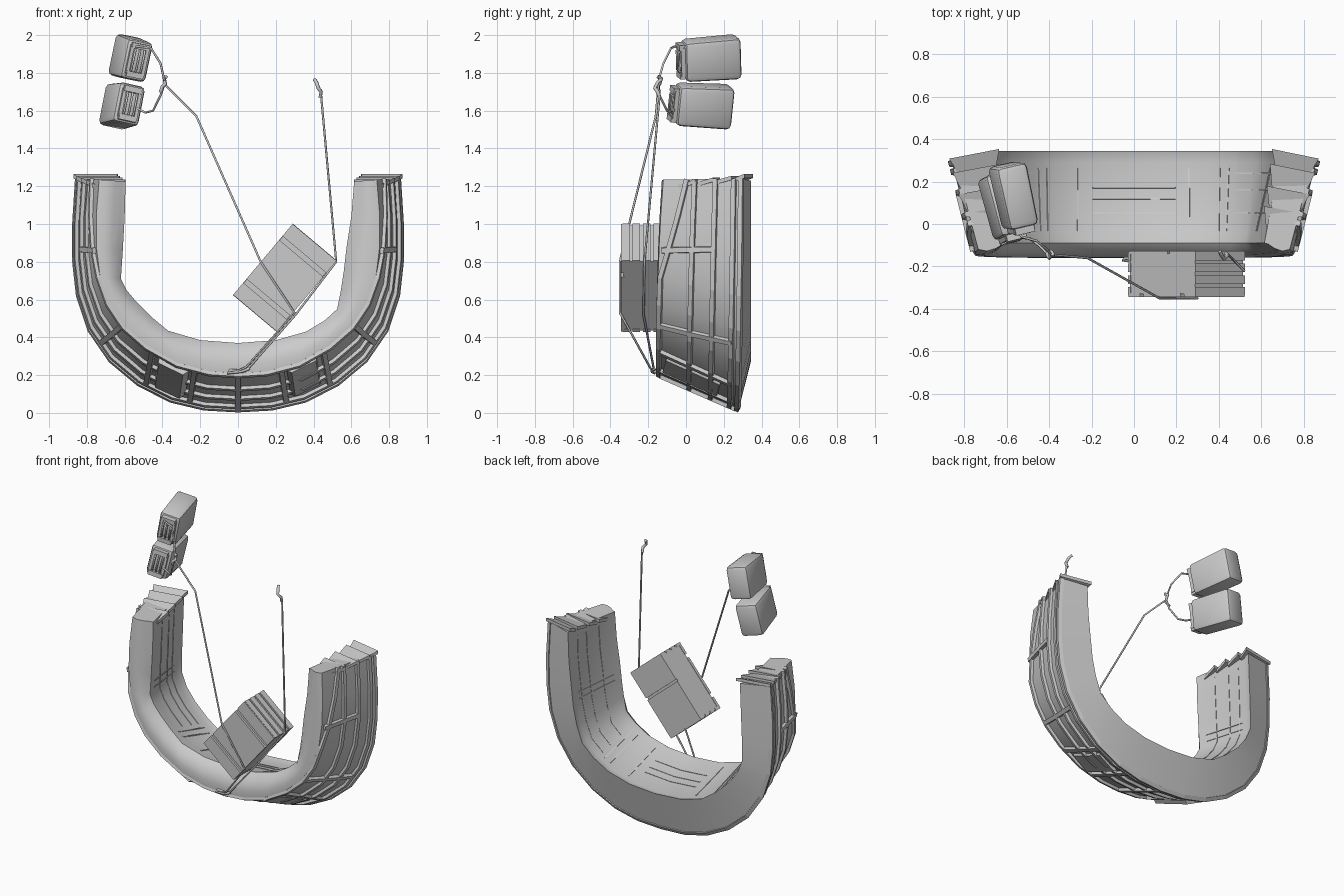
import bpy, bmesh, math
from mathutils import Vector, Matrix

if "Cube" in bpy.data.objects:
    bpy.data.objects.remove(bpy.data.objects["Cube"])

# Station profiles (x, z) from the bottom middle up one arm
OUTER = [(0, .02), (.18, .03), (.35, .07), (.52, .155), (.67, .28), (.78, .44), (.84, .62), (.86, .8), (.86, 1.0), (.845, 1.24)]
FRONT = [(0, .21), (.15, .22), (.32, .265), (.48, .355), (.6, .46), (.68, .58), (.73, .72), (.75, .88), (.75, 1.05), (.735, 1.235)]
INNER_R = [(0, .37), (.2, .385), (.36, .43), (.46, .49), (.525, .55), (.545, .65), (.56, .75), (.575, .88), (.6, 1.04), (.615, 1.225)]
INNER_L = [(0, .37), (.2, .385), (.37, .435), (.46, .51), (.54, .59), (.59, .65), (.62, .71), (.61, .86), (.6, 1.04), (.595, 1.225)]
N = len(OUTER) - 1


def mesh_object(name, bm, smooth=None):
    bmesh.ops.recalc_face_normals(bm, faces=bm.faces)
    me = bpy.data.meshes.new(name)
    bm.to_mesh(me)
    bm.free()
    ob = bpy.data.objects.new(name, me)
    bpy.context.collection.objects.link(ob)
    if smooth:
        bpy.ops.object.select_all(action='DESELECT')
        bpy.context.view_layer.objects.active = ob
        ob.select_set(True)
        bpy.ops.object.shade_smooth_by_angle(angle=math.radians(smooth))
    return ob


def loft(bm, rings):
    vs = [[bm.verts.new(p) for p in r] for r in rings]
    n = len(rings[0])
    for a, b in zip(vs, vs[1:]):
        for i in range(n):
            bm.faces.new((a[i], a[(i + 1) % n], b[(i + 1) % n], b[i]))
    bm.faces.new(vs[0])
    bm.faces.new(vs[-1])


def pick(prof, u):
    a = abs(u)
    i = min(int(a), N - 1)
    p = Vector(prof[i]).lerp(Vector(prof[i + 1]), a - i)
    return (-p.x if u < 0 else p.x), p.y


def at(prof, u, y):
    x, z = pick(prof, u)
    return Vector((x, y, z))


def corners(u):
    k = abs(u) / N
    inner = INNER_R if u >= 0 else INNER_L
    o = at(OUTER, u, .28 + .02 * k)
    d = o.lerp(at(inner, u, .345), .74)
    d.y = .345
    return at(FRONT, u, -.155 + .035 * k ** 4), o, d, at(inner, u, -.09)


def outer_surface(u, v):
    f, o, _, _ = corners(u)
    return f.lerp(o, v)


def floor_surface(u, v):
    f, o, d, c = corners(u)
    a = c.lerp(f, .06)
    b = d.lerp(o, .06)
    a.y, b.y = -.05, .29
    return a.lerp(b, v)


# Main U-shaped shell, a closed section swept along the stations
def section(u):
    f, o, d, c = corners(u)
    ring = [f, o, d, floor_surface(u, 1), floor_surface(u, 0), c]
    for t, y in ((.85, -.12), (.6, -.145), (.3, -.158)):
        p = f.lerp(c, t)
        p.y = min(p.y, y + .03 * (abs(u) / N) ** 4)
        ring.append(p)
    return ring


bm = bmesh.new()
loft(bm, [section(u) for u in range(-N, N + 1)])
mesh_object("curved_shell", bm, 38)


# Bar of rectangular section laid on a surface along (u, v) points
def bar(bm, surf, path, width, height, out=1):
    pts = [surf(u, v) for u, v in path]
    rings = []
    for i, (u, v) in enumerate(path):
        e = .05
        n = (surf(u + e, v) - surf(u - e, v)).cross(surf(u, v + e) - surf(u, v - e)).normalized()
        if n.dot(pts[i] - Vector((0, pts[i].y, .95))) * out < 0:
            n = -n
        t = pts[min(i + 1, len(pts) - 1)] - pts[max(i - 1, 0)]
        s = n.cross(t).normalized() * width / 2
        p = pts[i]
        rings.append([p - s - n * .008, p + s - n * .008, p + s * .8 + n * height, p - s * .8 + n * height])
    loft(bm, rings)


# Long ribs around the outside; the front one slants back near the arm ends
bm = bmesh.new()
for v in (.03, .4, .66, .89, .98):
    path = [(u, v) for u in range(-N, N + 1)]
    if v < .1:
        path = [(u, v + max(0, abs(u) - 6) * .09) for u, _ in path]
    bar(bm, outer_surface, path, .03, .018)
mesh_object("long_ribs", bm)

# Cross ribs between the long ribs
bm = bmesh.new()
for side in (-1, 1):
    for u0, u1, v1 in ((1.45, 1.45, .9), (2.8, 2.8, .9), (4.1, 4.5, .9), (6.9, 7.2, .66)):
        bar(bm, outer_surface, [(side * u0, .04), (side * (u0 + u1) / 2, v1 / 2), (side * u1, v1)], .034, .02)
bar(bm, outer_surface, [(0, v) for v in (.04, .5, .97)], .034, .02)
mesh_object("cross_ribs", bm)

# Stepped radial slabs capping the two arm ends
bm = bmesh.new()
for side in (-1, 1):
    f, o, d, c = corners(side * N)
    for t0, t1, z in ((.15, .4, 1.225), (.38, .62, 1.235), (.6, .86, 1.245), (.84, 1.02, 1.255)):
        lip = c.lerp(d, t1) - Vector((side * .025, 0, 0))
        quad = [f.lerp(o, t0), f.lerp(o, t1) + Vector((side * .025, 0, 0)), lip, c.lerp(d, t0)]
        loft(bm, [[Vector((p.x, p.y, z + h - k)) for p, k in zip(quad, (.03, 0, 0, .03))] for h in (-.012, .01)])
mesh_object("end_slabs", bm)

# Two hatch covers low on the outside, the left one bulging
for name, u, h in (("left_hatch", -2.12, .03), ("right_hatch", 2.12, .014)):
    bm = bmesh.new()
    bar(bm, outer_surface, [(u, v) for v in (.1, .3, .55, .75)], .18, h)
    mesh_object(name, bm)

# Thin panel seams on the inner floor
bm = bmesh.new()
for v in (.3, .5, .65):
    bar(bm, floor_surface, [(k * .5, v) for k in range(-2, 3)], .008, .003, -1)
for side in (-1, 1):
    for u in (1.4, 2.4, 2.75, 6.2, 6.5):
        bar(bm, floor_surface, [(side * u, v) for v in (.05, .5, .92)], .008, .003, -1)
    for v in (.3, .62, .85):
        bar(bm, floor_surface, [(side * u, v) for u in (3, 4, 5, 6, 7, 8, 8.7)], .008, .003, -1)
mesh_object("floor_seams", bm)


def add_box(bm, center, size, m=Matrix()):
    bmesh.ops.create_cube(bm, size=1, matrix=m @ Matrix.Translation(center) @ Matrix.Diagonal((*size, 1)))


# Hanging crate with front bands and end slats
m = Matrix.Translation((.248, -.235, .715)) @ Matrix.Rotation(math.radians(40), 4, 'Y')
bm = bmesh.new()
add_box(bm, (0, 0, 0), (.298, .19, .476), m)
mesh_object("crate", bm)
bm = bmesh.new()
for z, h in ((.203, .084), (.0, .27), (-.203, .084)):
    add_box(bm, (0, -.1, z), (.304, .02, h), m)
for z, h in ((.15, .19), (-.1, .28)):
    add_box(bm, (0, .1, z), (.304, .014, h), m)
for y in (-.082, -.028, .028, .082):
    for side in (-1, 1):
        add_box(bm, (0, y, .238 * side), (.304, .04, .018), m)
mesh_object("crate_slats", bm)


def tube(name, pts, r=.006):
    cu = bpy.data.curves.new(name, 'CURVE')
    cu.dimensions = '3D'
    cu.bevel_depth = r
    cu.bevel_resolution = 1
    cu.use_fill_caps = True
    sp = cu.splines.new('POLY')
    sp.points.add(len(pts) - 1)
    for q, p in zip(sp.points, pts):
        q.co = (*p, 1)
    ob = bpy.data.objects.new(name, cu)
    bpy.context.collection.objects.link(ob)
    bpy.ops.object.select_all(action='DESELECT')
    bpy.context.view_layer.objects.active = ob
    ob.select_set(True)
    bpy.ops.object.convert(target='MESH')


# Two canisters with a cap frame and grip bars on the front end
def canister(name, front, back, roll, width, height):
    front, back = Vector(front), Vector(back)
    y = (back - front).normalized()
    x = y.cross(Vector((math.sin(roll), 0, math.cos(roll)))).normalized()
    z = x.cross(y)
    m = Matrix((x, y, z)).transposed().to_4x4()
    m.translation = (front + back) / 2
    length = (back - front).length
    bm = bmesh.new()
    bmesh.ops.create_cube(bm, size=1)
    for v in bm.verts:
        k = 1 if v.co.y > 0 else .95
        v.co = Vector((v.co.x * width * k, v.co.y * length, v.co.z * height * k))
    bmesh.ops.bevel(bm, geom=bm.edges[:], offset=.025, segments=2, affect='EDGES', profile=.5)
    bm.transform(m)
    mesh_object(name, bm, 40)
    bm = bmesh.new()
    f = -length / 2
    for s in (-1, 1):
        add_box(bm, (0, f - .008, s * height * .34), (width * .62, .04, .03), m)
        add_box(bm, (s * width * .28, f - .006, 0), (.018, .03, height * .68), m)
    mesh_object(name + "_cap", bm)
    for i in (-1, 0, 1):
        h = height * .3
        tube(name + "_grip", [m @ Vector((i * .026, f - d, k * h)) for d, k in ((0, -1), (.028, -.75), (.028, .75), (0, 1))], .006)


canister("upper_canister", (-.535, -.015, 1.865), (-.6, .28, 1.887), .2, .15, .225)
canister("lower_canister", (-.575, -.055, 1.635), (-.65, .235, 1.62), .22, .155, .225)

# Ropes and slings
tube("left_rope", [(-.39, -.145, 1.74), (-.22, -.16, 1.57), (.12, -.35, .8), (.3, -.35, .53), (.04, -.19, .24), (-.03, -.17, .21)])
tube("right_rope", [(.44, -.14, 1.68), (.52, -.22, .8), (.305, -.225, .52), (.05, -.17, .23), (0, -.165, .22)])
tube("upper_sling", [(-.56, -.02, 1.93), (-.53, -.06, 1.94), (-.46, -.08, 1.93), (-.41, -.12, 1.85), (-.39, -.145, 1.76)])
tube("lower_sling", [(-.55, -.06, 1.62), (-.49, -.07, 1.59), (-.45, -.1, 1.6), (-.41, -.14, 1.68), (-.39, -.145, 1.74)])

# Knots and hooks
tube("sling_knot", [(-.41, -.14, 1.7), (-.4, -.16, 1.73), (-.385, -.14, 1.74), (-.39, -.13, 1.77), (-.38, -.15, 1.78)], .01)
tube("right_hook", [(.435, -.14, 1.67), (.44, -.15, 1.7), (.425, -.165, 1.72), (.415, -.15, 1.75), (.405, -.13, 1.765)], .01)
tube("bottom_hook", [(.06, -.17, .235), (.02, -.18, .22), (-.05, -.17, .21), (-.04, -.16, .225), (.03, -.165, .22)], .009)
